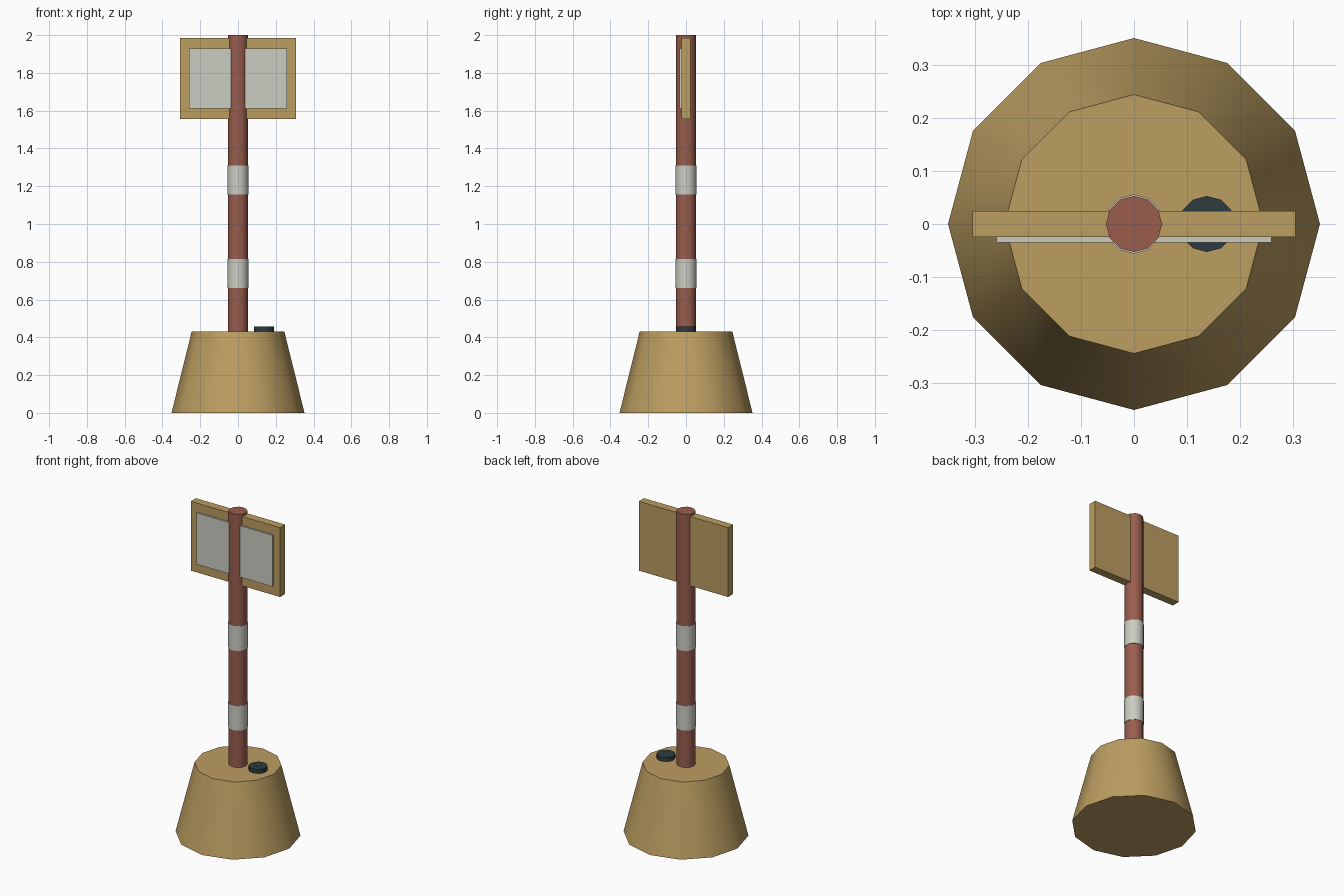
import bpy, math

if "Cube" in bpy.data.objects:
    bpy.data.objects.remove(bpy.data.objects["Cube"])


def material(name, rgb):
    m = bpy.data.materials.new(name)
    m.diffuse_color = (*rgb, 1)
    m.use_nodes = True
    m.node_tree.nodes["Principled BSDF"].inputs["Base Color"].default_value = m.diffuse_color
    return m


TAN = material("tan", (0.50, 0.34, 0.12))
RED = material("red", (0.32, 0.11, 0.075))
PALE = material("pale", (0.60, 0.61, 0.54))
DARK = material("dark", (0.027, 0.045, 0.052))


def drum(name, r_low, r_high, z0, z1, mat, x=0.0):
    """Twelve-sided, smooth-sided frustum between two heights."""
    bpy.ops.mesh.primitive_cone_add(vertices=12, radius1=r_low, radius2=r_high,
                                    depth=z1 - z0, location=(x, 0, (z0 + z1) / 2))
    ob = bpy.context.object
    ob.name = name
    ob.data.materials.append(mat)
    bpy.ops.object.shade_smooth_by_angle(angle=math.radians(35))


def box(name, x, y, z, mat):
    """Flat-faced box from axis ranges."""
    ranges = (x, y, z)
    bpy.ops.mesh.primitive_cube_add(size=1, location=[(a + b) / 2 for a, b in ranges])
    ob = bpy.context.object
    ob.name = name
    ob.scale = [b - a for a, b in ranges]
    bpy.ops.object.transform_apply(location=False, rotation=False, scale=True)
    ob.data.materials.append(mat)


# Weighted base with its filler cap
drum("base", 0.352, 0.245, 0, 0.432, TAN)
drum("filler_cap", 0.053, 0.053, 0.43, 0.457, DARK, x=0.138)

# Pole and its reflective bands
drum("pole", 0.053, 0.053, 0.43, 2.0, RED)
for i, z in enumerate((0.662, 1.156)):
    drum(f"band_{i + 1}", 0.056, 0.056, z, z + 0.154, PALE)

# Sign board with a pale face on the front
box("sign_board", (-0.306, 0.306), (-0.025, 0.025), (1.556, 1.986), TAN)
box("sign_face", (-0.26, 0.26), (-0.035, -0.024), (1.612, 1.93), PALE)
